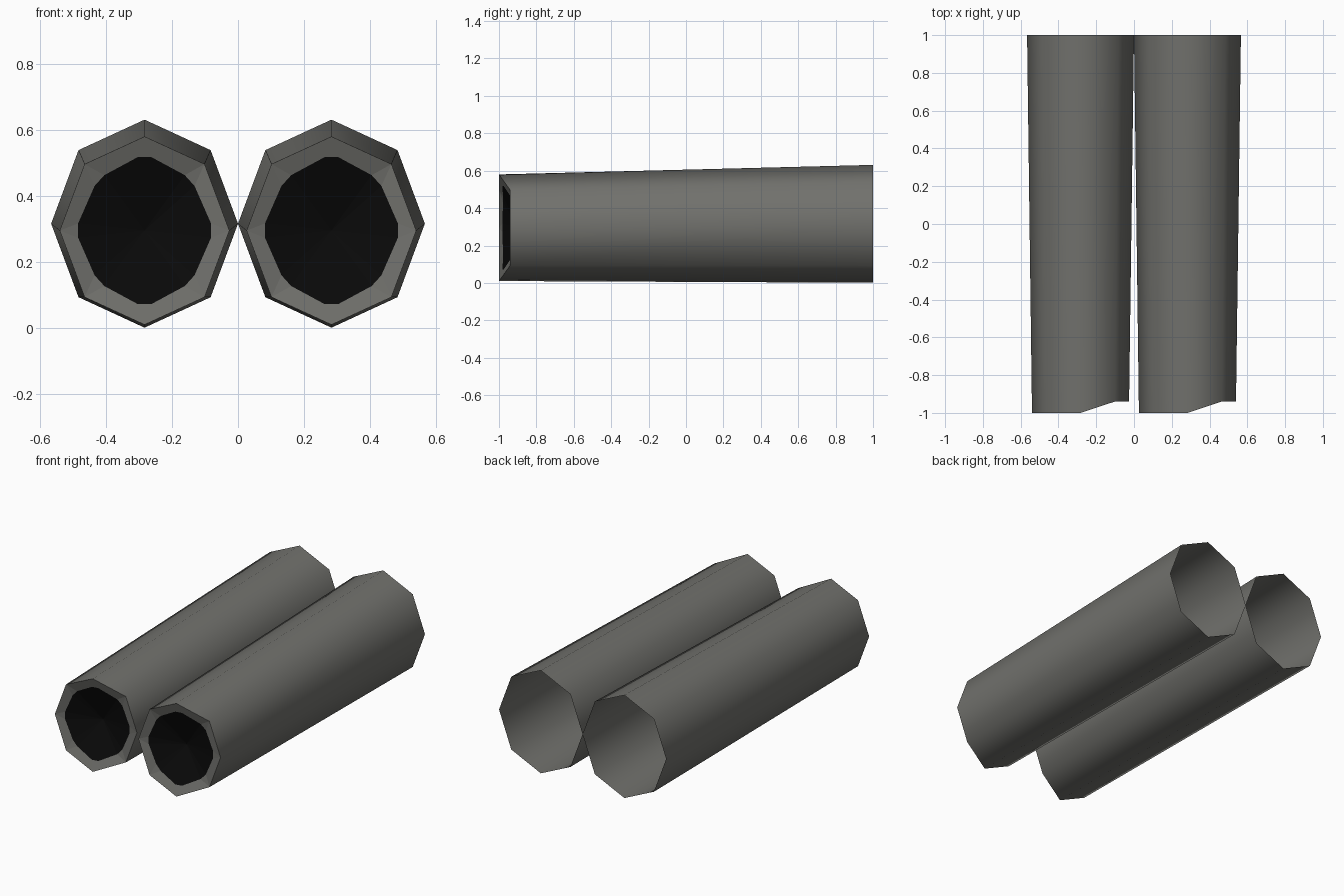
import bpy, bmesh, math
from mathutils import Vector

if "Cube" in bpy.data.objects:
    bpy.data.objects.remove(bpy.data.objects["Cube"])


def material(name, rgb):
    m = bpy.data.materials.new(name)
    m.diffuse_color = (*rgb, 1)
    m.use_nodes = True
    m.node_tree.nodes["Principled BSDF"].inputs["Base Color"].default_value = m.diffuse_color
    return m


GREY = material("warm grey metal", (0.165, 0.165, 0.152))
BLACK = material("bore black", (0.003, 0.003, 0.003))


def octagon(cx, cz, rx, rz):
    # starts at the right-hand corner, counter-clockwise seen from the front
    return [Vector((cx + rx * math.cos(k * math.pi / 4), 0,
                    cz + rz * math.sin(k * math.pi / 4))) for k in range(8)]


def finish(bm, name, mats):
    me = bpy.data.meshes.new(name)
    bm.to_mesh(me)
    bm.free()
    for m in mats:
        me.materials.append(m)
    ob = bpy.data.objects.new(name, me)
    bpy.context.collection.objects.link(ob)


def front_ring(cx):
    # the three right-hand corners sit further back, making a slanted cut
    ring = octagon(cx, 0.295, 0.257, 0.285)
    for k, v in enumerate(ring):
        v.y = -0.94 if k in (0, 1, 7) else -1.0
    return ring


def build_pipe(cx, side):
    front = front_ring(cx)

    # tapered open tube
    back = octagon(cx, 0.316, 0.283, 0.315)
    bm = bmesh.new()
    f = [bm.verts.new(v) for v in front]
    b = [bm.verts.new((v.x, 1, v.z)) for v in back]
    for k in range(8):
        j = (k + 1) % 8
        bm.faces.new((f[k], f[j], b[j], b[k])).smooth = True
    finish(bm, side + "_pipe", [GREY])

    # dished muzzle: grey lip around a black bore with clipped corners
    centre = Vector((cx, -0.9, 0.295))
    inner = [centre.lerp(v, 0.78 if k % 2 else 0.82) for k, v in enumerate(front)]
    bm = bmesh.new()
    o = [bm.verts.new(v) for v in front]
    a = [bm.verts.new(v.lerp(inner[k - 1], 0.14)) for k, v in enumerate(inner)]
    c = [bm.verts.new(v.lerp(inner[(k + 1) % 8], 0.14)) for k, v in enumerate(inner)]
    m = bm.verts.new(centre)
    for k in range(8):
        j = (k + 1) % 8
        bm.faces.new((o[k], c[k], a[k]))
        bm.faces.new((o[k], o[j], a[j], c[k]))
        for p, q in ((a[k], c[k]), (c[k], a[j])):
            bm.faces.new((m, p, q)).material_index = 1
    bmesh.ops.recalc_face_normals(bm, faces=bm.faces)
    if sum(x.normal.y for x in bm.faces) > 0:
        bmesh.ops.reverse_faces(bm, faces=bm.faces)
    finish(bm, side + "_muzzle", [GREY, BLACK])


for cx, side in ((-0.283, "left"), (0.283, "right")):
    build_pipe(cx, side)
